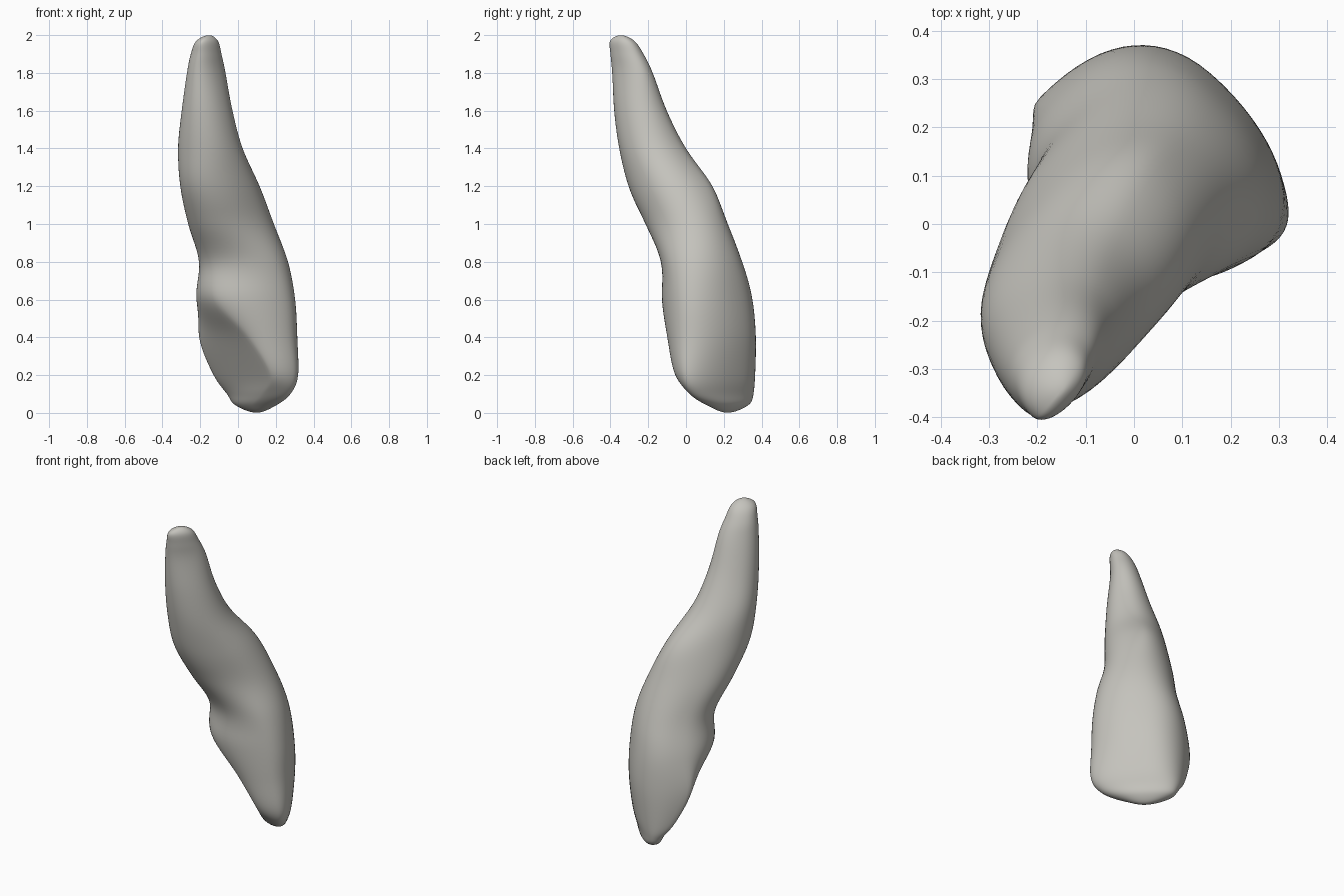
import bpy
import bmesh
import math
from mathutils import Vector

cube = bpy.data.objects.get("Cube")
if cube:
    bpy.data.objects.remove(cube, do_unlink=True)

SIDES, STEPS = 64, 8

# Sections from biting edge to root tip, in a frame turned 45 degrees:
# height, tongue-side depth, lip-side depth, near side, far side,
# depth of near side, depth of far side, tongue-side apex, lip-side apex
SECTIONS = [
    (0, .225, .225, .085, .085, .225, .225, .085, .085),
    (.04, .165, .275, -.055, .23, .22, .22, .06, .09),
    (.1, .13, .292, -.17, .275, .21, .2, -.04, .09),
    (.2, .085, .315, -.23, .305, .2, .12, -.15, .09),
    (.4, -.022, .335, -.23, .325, .17, .035, -.085, .075),
    (.6, -.148, .324, -.225, .3, .15, .07, .04, .05),
    (.8, -.153, .29, -.205, .25, .1, .05, .06, .03),
    (1, -.27, .216, -.172, .22, 0, -.05, .03, .03),
    (1.2, -.37, .115, -.18, .18, -.12, -.13, 0, .05),
    (1.4, -.41, -.045, -.185, .135, -.23, -.24, -.03, 0),
    (1.6, -.43, -.14, -.18, .07, -.29, -.29, -.065, -.045),
    (1.8, -.435, -.2, -.165, .01, -.33, -.32, -.095, -.08),
    (1.9, -.432, -.245, -.168, -.025, -.35, -.34, -.12, -.1),
    (1.97, -.422, -.285, -.168, -.07, -.36, -.35, -.14, -.12),
    (2, -.352, -.352, -.138, -.138, -.352, -.352, -.138, -.138),
]


def mirrored_end(end, inner):
    """Section beyond a pole, so that the surface closes in a round cap."""
    return (inner[0],) + tuple(2 * e - i for e, i in zip(end[1:], inner[1:]))


def spline(p, q, r, s, t):
    """Catmull-Rom blend between sections q and r."""
    return [b + t / 2 * (c - a + t * (2 * a - 5 * b + 4 * c - d
            + t * (3 * (b - c) + d - a))) for a, b, c, d in zip(p, q, r, s)]


def ring(section):
    """Four joined quarter curves around one section."""
    z, tongue, lip, near, far, near_u, far_u, tongue_v, lip_v = section
    crown = min(1, max(0, (1.1 - z) / .4))
    points = []
    for i in range(SIDES):
        angle = math.tau * i / SIDES
        c, s = math.cos(angle), math.sin(angle)
        side_u, side_v = (far_u, far) if s >= 0 else (near_u, near)
        end_u, end_v = (lip, lip_v) if c >= 0 else (tongue, tongue_v)
        # The crown is flatter on one tongue-side corner, fuller on the far lip side
        power = .96
        if c < 0 and s < 0:
            power += .24 * crown
        elif c > 0 and s > 0:
            power -= .14 * crown
        u = side_u + (end_u - side_u) * abs(c) ** power
        v = end_v + (side_v - end_v) * abs(s) ** power
        points.append(Vector((u - v, u + v, 0)) * math.sqrt(.5) + Vector((0, 0, z)))
    return points


# Tooth: crown and root lofted as one skin
rows = [mirrored_end(SECTIONS[0], SECTIONS[1]), *SECTIONS,
        mirrored_end(SECTIONS[-1], SECTIONS[-2])]
rings = [ring(spline(*rows[k:k + 4], step / STEPS))
         for k in range(len(rows) - 3) for step in range(STEPS)]
rings.append(ring(SECTIONS[-1]))

bm = bmesh.new()
loops = [[bm.verts.new(p) for p in points] for points in rings]
for low, high in zip(loops, loops[1:]):
    for i in range(SIDES):
        j = (i + 1) % SIDES
        bm.faces.new((low[i], low[j], high[j], high[i]))
bmesh.ops.remove_doubles(bm, verts=bm.verts, dist=1e-5)
for _ in range(4):
    bmesh.ops.smooth_vert(bm, verts=bm.verts, factor=.5,
                          use_axis_x=True, use_axis_y=True, use_axis_z=True)
bmesh.ops.recalc_face_normals(bm, faces=bm.faces)
for f in bm.faces:
    f.smooth = True

mesh = bpy.data.meshes.new("tooth")
bm.to_mesh(mesh)
bm.free()
tooth = bpy.data.objects.new("tooth", mesh)
bpy.context.collection.objects.link(tooth)

# Enamel colour
enamel = bpy.data.materials.new("warm_grey_enamel")
enamel.use_nodes = True
colour = (.56, .55, .51, 1)
enamel.diffuse_color = colour
enamel.node_tree.nodes["Principled BSDF"].inputs["Base Color"].default_value = colour
mesh.materials.append(enamel)
